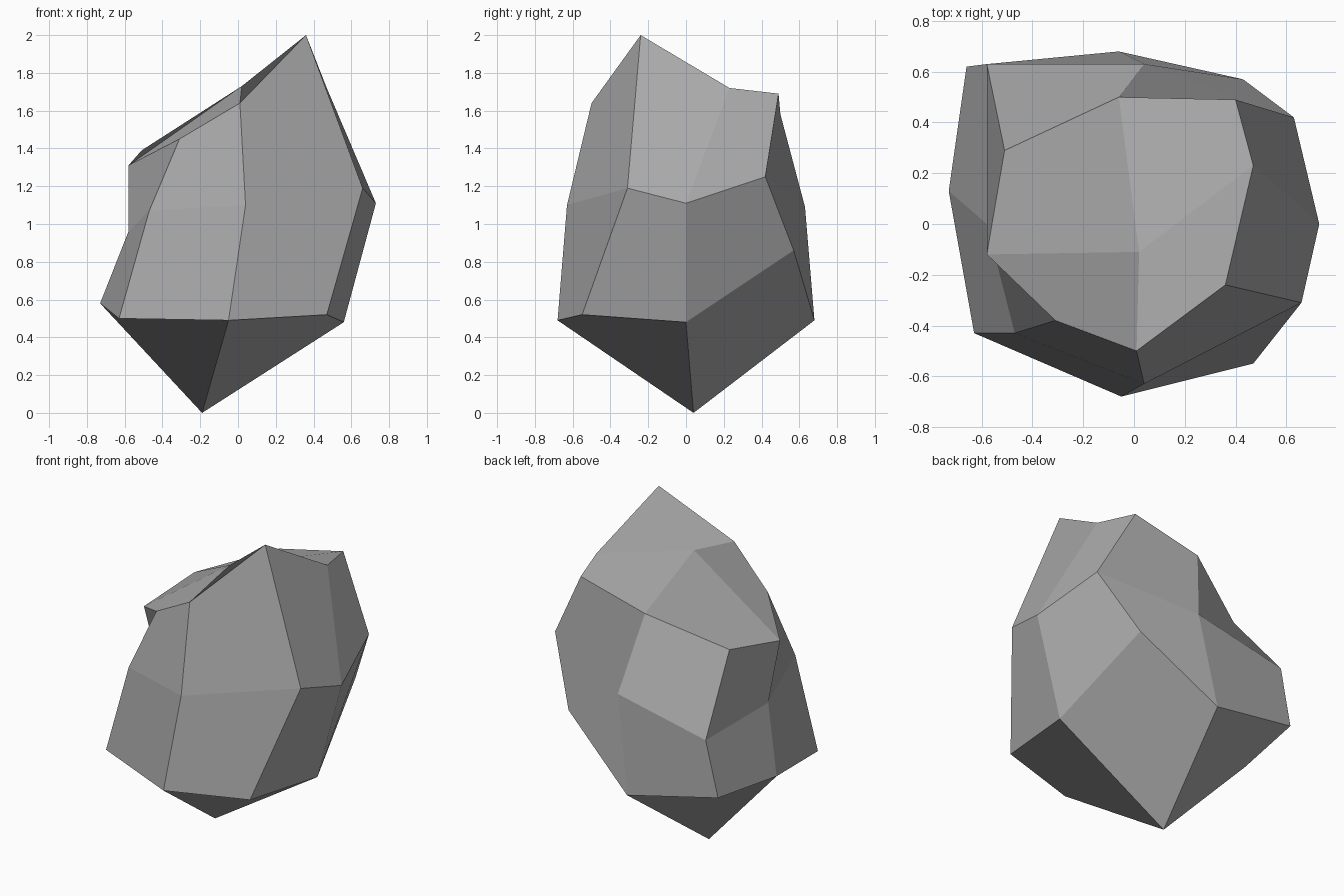
import bpy
import bmesh

default_cube = bpy.data.objects.get("Cube")
if default_cube:
    bpy.data.objects.remove(default_cube, do_unlink=True)


def make_material(name, colour):
    material = bpy.data.materials.new(name)
    material.use_nodes = True
    material.diffuse_color = colour
    shader = material.node_tree.nodes["Principled BSDF"]
    shader.inputs["Base Color"].default_value = colour
    shader.inputs["Roughness"].default_value = 1
    return material


# Rings run counter-clockwise from the front right corner;
# corners of the block alternate with edge midpoints
lower_ring = [(-.63, -.43, .5), (-.05, -.68, .49), (.47, -.55, .52), (.56, 0, .48),
              (.43, .57, .86), (-.06, .68, .49), (-.66, .62, .61), (-.73, .13, .58)]
middle_ring = [(-.47, -.43, 1.07), (.04, -.63, 1.1), (.66, -.31, 1.19), (.73, 0, 1.11),
               (.63, .42, 1.25), (.04, .63, 1.09), (-.58, .63, .96), (-.58, 0, .96)]
upper_ring = [(-.31, -.38, 1.45), (.01, -.5, 1.64), (.36, -.24, 2), (.47, .23, 1.72),
              (.4, .49, 1.69), (-.06, .5, 1.58), (-.51, .29, 1.39), (-.58, -.12, 1.31)]
bottom_point = (-.19, .04, 0)
crown_point = (.02, -.11, 1.73)


def bridge(mesh, below, above):
    """Join two rings with a band of quads."""
    count = len(below)
    for i in range(count):
        j = (i + 1) % count
        mesh.faces.new((below[i], below[j], above[j], above[i]))


def cap(mesh, ring, centre, upward):
    """Close a ring with one quad per corner around a centre point."""
    count = len(ring)
    for corner in range(0, count, 2):
        quad = [centre, ring[corner - 1], ring[corner], ring[(corner + 1) % count]]
        mesh.faces.new(quad if upward else reversed(quad))


# Faceted boulder: two side bands closed by a crown and a pointed base
mesh = bmesh.new()
rings = [[mesh.verts.new(point) for point in ring]
         for ring in (lower_ring, middle_ring, upper_ring)]
for below, above in zip(rings, rings[1:]):
    bridge(mesh, below, above)
cap(mesh, rings[-1], mesh.verts.new(crown_point), upward=True)
cap(mesh, rings[0], mesh.verts.new(bottom_point), upward=False)
for face in mesh.faces:
    face.smooth = False

rock_data = bpy.data.meshes.new("rock")
mesh.to_mesh(rock_data)
mesh.free()
rock_data.materials.append(make_material("stone grey", (.4, .4, .4, 1)))
rock = bpy.data.objects.new("rock", rock_data)
bpy.context.collection.objects.link(rock)
